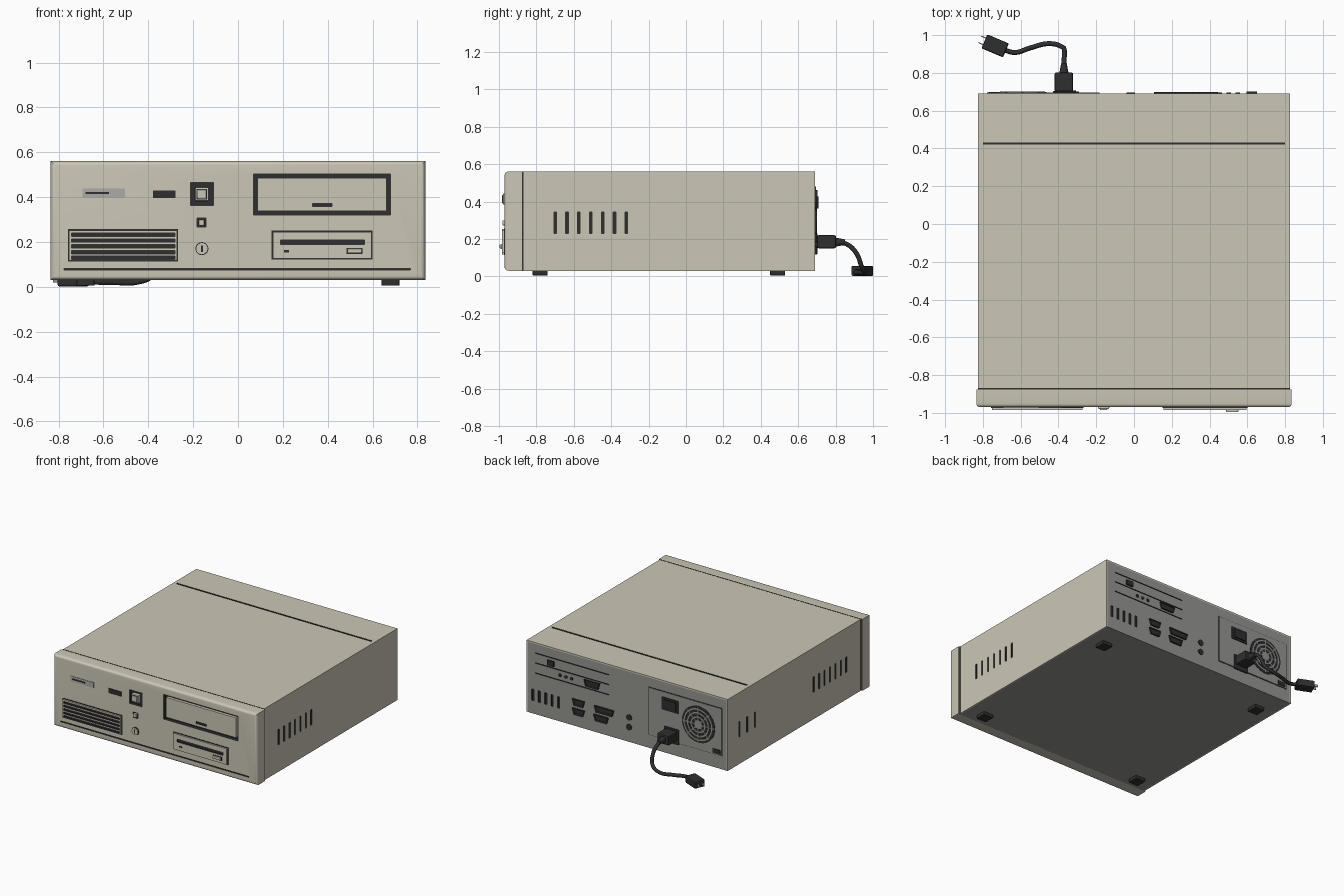
import bpy, bmesh, math
from mathutils import Matrix, Vector

if "Cube" in bpy.data.objects:
    bpy.data.objects.remove(bpy.data.objects["Cube"])


def material(name, rgb):
    m = bpy.data.materials.new(name)
    m.diffuse_color = (*rgb, 1)
    m.use_nodes = True
    m.node_tree.nodes["Principled BSDF"].inputs["Base Color"].default_value = m.diffuse_color
    return m


BEIGE = material("beige_plastic", (0.60, 0.565, 0.47))
LIGHT = material("light_badge", (0.42, 0.41, 0.38))
STEEL = material("grey_steel", (0.30, 0.30, 0.285))
DARK = material("dark_plastic", (0.028, 0.028, 0.03))


def add_object(name, bm, mat):
    bmesh.ops.recalc_face_normals(bm, faces=bm.faces)
    me = bpy.data.meshes.new(name)
    bm.to_mesh(me)
    bm.free()
    me.materials.append(mat)
    ob = bpy.data.objects.new(name, me)
    bpy.context.collection.objects.link(ob)
    return ob


def add_box(bm, b):
    x0, x1, y0, y1, z0, z1 = b
    m = Matrix.Translation(((x0 + x1) / 2, (y0 + y1) / 2, (z0 + z1) / 2))
    return bmesh.ops.create_cube(bm, size=1, matrix=m @ Matrix.Diagonal((x1 - x0, y1 - y0, z1 - z0, 1)))


def box(name, b, mat, bevel=0):
    bm = bmesh.new()
    add_box(bm, b)
    if bevel:
        bmesh.ops.bevel(bm, geom=bm.edges[:], offset=bevel, segments=2, profile=0.5, affect='EDGES')
    return add_object(name, bm, mat)


def smooth(ob):
    activate(ob)
    bpy.ops.object.shade_smooth_by_angle(angle=math.radians(35))


def activate(ob):
    bpy.ops.object.select_all(action='DESELECT')
    ob.select_set(True)
    bpy.context.view_layer.objects.active = ob


def cut(target, boxes):
    """Sink dark-lined rectangular recesses into a part."""
    bm = bmesh.new()
    for b in boxes:
        add_box(bm, b)
    cutter = add_object("recess_cutter", bm, DARK)
    cutter.hide_render = True
    mod = target.modifiers.new("recesses", 'BOOLEAN')
    mod.operation, mod.solver, mod.object = 'DIFFERENCE', 'EXACT', cutter
    mod.material_mode = 'TRANSFER'
    activate(target)
    bpy.ops.object.modifier_apply(modifier=mod.name)
    bpy.data.objects.remove(cutter)


def disc(name, x, z, y0, y1, r, mat, r2=None, n=32):
    """Cylinder or cone along y."""
    bm = bmesh.new()
    m = Matrix.Translation((x, (y0 + y1) / 2, z)) @ Matrix.Rotation(-math.pi / 2, 4, 'X')
    bmesh.ops.create_cone(bm, cap_ends=True, segments=n, radius1=r, radius2=r if r2 is None else r2,
                          depth=y1 - y0, matrix=m)
    ob = add_object(name, bm, mat)
    smooth(ob)
    return ob


def ring(name, x, z, y0, y1, r_in, r_out, mat, n=40):
    """Flat ring with a square section, axis along y."""
    bm = bmesh.new()
    prof = [bm.verts.new((x + r, y, z)) for r, y in ((r_in, y0), (r_out, y0), (r_out, y1), (r_in, y1))]
    edges = [bm.edges.new((prof[i], prof[(i + 1) % 4])) for i in range(4)]
    bmesh.ops.spin(bm, geom=prof + edges, cent=(x, 0, z), axis=(0, 1, 0), angle=2 * math.pi, steps=n)
    bmesh.ops.remove_doubles(bm, verts=bm.verts, dist=1e-5)
    ob = add_object(name, bm, mat)
    smooth(ob)


F, R = -0.97, 0.69  # front and rear face planes

# Steel chassis with rear slot seams and rear vents
chassis = box("chassis", (-0.814, 0.814, -0.88, R, 0.03, 0.549), STEEL)
cut(chassis, [(0.15, 0.75, R - 0.006, R + 0.1, z, z + 0.008) for z in (0.48, 0.407, 0.332)]
    + [(x, x + 0.018, R - 0.01, R + 0.1, 0.125, 0.21) for x in (0.765, 0.712, 0.659, 0.606, 0.553)])

# Folded cover over the top and sides
bm = bmesh.new()
prof = [(-0.825, 0.03), (-0.825, 0.56), (0.825, 0.56), (0.825, 0.03),
        (0.813, 0.03), (0.813, 0.548), (-0.813, 0.548), (-0.813, 0.03)]
face = bm.faces.new([bm.verts.new((x, -0.88, z)) for x, z in prof])
ext = bmesh.ops.extrude_face_region(bm, geom=[face])
bmesh.ops.translate(bm, vec=(0, R + 0.88, 0), verts=[v for v in ext["geom"] if isinstance(v, bmesh.types.BMVert)])
cover = add_object("case_cover", bm, BEIGE)
front_vents = [-0.70 + 0.0635 * i for i in range(7)]
vents = [(s, y) for s in (1, -1) for y in front_vents] + [(-1, y) for y in (0.37, 0.46, 0.55)]
cut(cover, [(*sorted((s * 0.816, s * 0.9)), y - 0.007, y + 0.007, 0.23, 0.345) for s, y in vents]
    + [(-0.8, 0.8, 0.42, 0.432, 0.553, 0.6)])

# Front bezel with rounded front edges
bm = bmesh.new()
add_box(bm, (-0.835, 0.835, F, -0.875, 0.03, 0.56))
edges = [e for e in bm.edges if sum(v.co.y < -0.9 for v in e.verts) == 2]
bmesh.ops.bevel(bm, geom=edges, offset=0.02, segments=5, profile=0.5, affect='EDGES')
bezel = add_object("front_bezel", bm, BEIGE)
cut(bezel, [(0.07, 0.68, F - 0.1, F + 0.025, 0.32, 0.503),
            (-0.212, -0.11, F - 0.1, F + 0.02, 0.362, 0.464),
            (-0.183, -0.143, F - 0.1, F + 0.012, 0.266, 0.306),
            (-0.775, 0.77, F - 0.1, F + 0.008, 0.074, 0.081)])
smooth(bezel)
box("bezel_seam", (-0.826, 0.826, -0.876, -0.868, 0.031, 0.561), DARK)

# Large drive bay cover
bay = box("drive_bay_cover", (0.088, 0.662, F + 0.003, F + 0.024, 0.338, 0.485), BEIGE)
cut(bay, [(0.333, 0.42, F - 0.1, F + 0.012, 0.357, 0.372)])

# Floppy drive
box("floppy_gap", (0.15, 0.60, F - 0.003, F + 0.01, 0.122, 0.25), DARK)
floppy = box("floppy_face", (0.155, 0.595, F - 0.014, F + 0.01, 0.127, 0.245), BEIGE)
cut(floppy, [(0.19, 0.565, F - 0.1, F - 0.002, 0.188, 0.209)])
box("floppy_lamp", (0.205, 0.228, F - 0.016, F, 0.154, 0.164), DARK)
box("floppy_button_gap", (0.484, 0.556, F - 0.016, F, 0.146, 0.174), DARK)
box("floppy_eject_button", (0.488, 0.552, F - 0.026, F, 0.15, 0.17), BEIGE, 0.003)

# Speaker grille
box("grille_gap", (-0.758, -0.268, F - 0.003, F + 0.01, 0.113, 0.257), DARK)
grille = box("speaker_grille", (-0.753, -0.273, F - 0.014, F + 0.01, 0.118, 0.252), BEIGE)
cut(grille, [(-0.743, -0.281, F - 0.1, F, z, z + 0.015) for z in (0.122, 0.147, 0.173, 0.199, 0.225)])

# Badge plate, lamp window, power and reset buttons, key lock
badge = box("badge_plate", (-0.693, -0.503, F - 0.003, F + 0.01, 0.399, 0.438), LIGHT)
box("badge_slot", (-0.68, -0.575, F - 0.005, F, 0.413, 0.423), DARK)
box("lamp_window", (-0.38, -0.278, F - 0.004, F + 0.01, 0.395, 0.43), DARK)
box("power_button", (-0.191, -0.131, F - 0.008, F + 0.02, 0.383, 0.443), BEIGE, 0.004)
box("power_button_line", (-0.184, -0.138, F - 0.01, F, 0.39, 0.436), DARK)
box("power_button_cap", (-0.181, -0.141, F - 0.015, F, 0.393, 0.433), BEIGE, 0.004)
box("reset_button", (-0.176, -0.150, F - 0.012, F + 0.012, 0.273, 0.299), BEIGE, 0.004)
disc("lock_surround", -0.161, 0.17, F - 0.004, F + 0.01, 0.029, DARK)
disc("key_lock", -0.161, 0.17, F - 0.01, F + 0.01, 0.025, BEIGE)
box("key_slot", (-0.165, -0.157, F - 0.012, F, 0.156, 0.184), DARK)

# Rubber feet
for x in (-0.68, 0.68):
    for y in (-0.78, 0.49):
        box("foot", (x - 0.04, x + 0.04, y - 0.04, y + 0.04, 0.005, 0.035), DARK, 0.004)

# Rear connectors: tapered D shape with an inset socket
def port(x, z, w, h=0.046):
    bm = bmesh.new()
    pts = [(-w / 2, h / 2), (w / 2, h / 2), (w / 2 - 0.014, -h / 2), (-w / 2 + 0.014, -h / 2)]
    f = bm.faces.new([bm.verts.new((x + a, R - 0.004, z + b)) for a, b in pts])
    e = bmesh.ops.extrude_face_region(bm, geom=[f])
    bmesh.ops.translate(bm, vec=(0, 0.014, 0), verts=[v for v in e["geom"] if isinstance(v, bmesh.types.BMVert)])
    cap = [g for g in e["geom"] if isinstance(g, bmesh.types.BMFace)]
    bmesh.ops.inset_region(bm, faces=cap, thickness=0.008, depth=0)
    bmesh.ops.translate(bm, vec=(0, -0.006, 0), verts=list({v for g in cap for v in g.verts}))
    add_object("rear_port", bm, DARK)


for x, z, w in ((0.395, 0.208, 0.1), (0.395, 0.14, 0.1), (0.185, 0.205, 0.16), (0.21, 0.14, 0.12), (0.285, 0.375, 0.13)):
    port(x, z, w)
box("network_port", (0.595, 0.65, R - 0.004, R + 0.012, 0.425, 0.462), DARK)
for x in (0.55, 0.502, 0.455):
    disc("audio_jack", x, 0.373, R - 0.004, R + 0.005, 0.012, DARK, n=16)
for z in (0.212, 0.14):
    disc("round_port", -0.017, z, R - 0.004, R + 0.006, 0.022, DARK, n=24)

# Power supply panel, switch and voltage selector
box("supply_edge", (-0.782, -0.178, R - 0.004, R + 0.002, 0.127, 0.483), DARK)
box("supply_panel", (-0.778, -0.182, R - 0.004, R + 0.005, 0.131, 0.479), STEEL)
box("switch_frame", (-0.425, -0.29, R, R + 0.011, 0.348, 0.442), DARK, 0.003)
box("switch_rocker", (-0.408, -0.307, R, R + 0.018, 0.362, 0.428), DARK, 0.004)
box("voltage_selector", (-0.77, -0.705, R, R + 0.009, 0.138, 0.17), DARK)

# Fan: dark opening, guard rings, spokes and hub
fx, fz = -0.59, 0.315
disc("fan_opening", fx, fz, R, R + 0.007, 0.135, DARK, n=40)
for r in (0.05, 0.08, 0.108):
    ring("fan_guard_ring", fx, fz, R + 0.004, R + 0.011, r, r + 0.011, STEEL)
disc("fan_hub", fx, fz, R, R + 0.01, 0.032, STEEL)
for i in range(8):
    bm = bmesh.new()
    add_box(bm, (0.03, 0.128, R + 0.004, R + 0.010, -0.004, 0.004))
    bmesh.ops.transform(bm, verts=bm.verts, matrix=Matrix.Translation((fx, 0, fz)) @ Matrix.Rotation(i * math.pi / 4, 4, 'Y'))
    add_object("fan_spoke", bm, STEEL)

# Power inlet and connector
box("power_inlet", (-0.43, -0.31, R, R + 0.013, 0.118, 0.23), DARK, 0.004)
box("cord_connector", (-0.42, -0.322, R + 0.01, 0.802, 0.15, 0.22), DARK, 0.008)
disc("connector_relief", -0.371, 0.183, 0.80, 0.85, 0.024, DARK, 0.015, 16)

# Power cord
path = [(-0.371, 0.80, 0.183), (-0.371, 0.86, 0.172), (-0.368, 0.91, 0.125), (-0.385, 0.94, 0.05),
        (-0.45, 0.955, 0.022), (-0.55, 0.932, 0.02), (-0.63, 0.908, 0.022), (-0.685, 0.92, 0.028)]
cu = bpy.data.curves.new("power_cord", 'CURVE')
cu.dimensions, cu.bevel_depth, cu.bevel_resolution, cu.resolution_u = '3D', 0.013, 3, 8
sp = cu.splines.new('BEZIER')
sp.bezier_points.add(len(path) - 1)
for p, co in zip(sp.bezier_points, path):
    p.co = co
    p.handle_left_type = p.handle_right_type = 'AUTO'
cu.use_fill_caps = True
cu.materials.append(DARK)
bpy.context.collection.objects.link(bpy.data.objects.new("power_cord", cu))

# Wall plug with prongs, lying on the ground
place = Matrix.Translation((-0.735, 0.943, 0.029)) @ Matrix.Rotation(math.radians(-23), 4, 'Z')
parts = [("wall_plug", (-0.062, 0.062, -0.04, 0.04, -0.027, 0.027), DARK, 0.008),
         ("prong", (-0.088, -0.06, 0.016, 0.021, -0.009, 0.009), STEEL, 0),
         ("prong", (-0.088, -0.06, -0.021, -0.016, -0.009, 0.009), STEEL, 0)]
for name, b, mat, bev in parts:
    box(name, b, mat, bev).matrix_world = place
